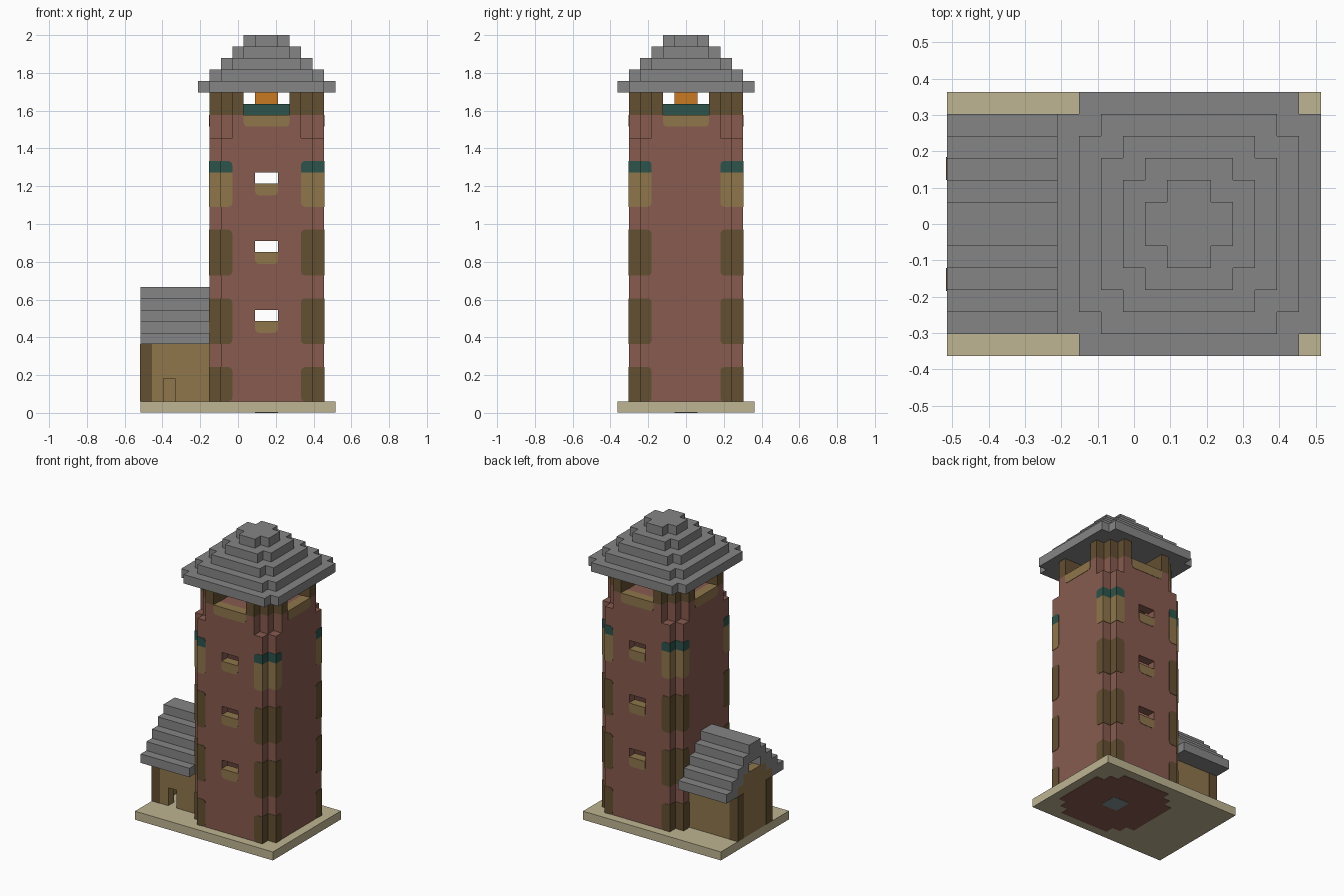
import bpy, bmesh

V = 2 / 33      # edge of one block
CX = 2.5        # tower axis, in blocks
E = 0.04        # how far painted blocks stand proud

if "Cube" in bpy.data.objects:
    bpy.data.objects.remove(bpy.data.objects["Cube"])


def material(name, rgb):
    m = bpy.data.materials.new(name)
    m.use_nodes = True
    m.diffuse_color = (*rgb, 1)
    m.node_tree.nodes["Principled BSDF"].inputs["Base Color"].default_value = (*rgb, 1)
    return m


BRICK = material("red brick", (.242, .105, .078))
GREY = material("roof grey", (.235, .235, .235))
SAND = material("sand", (.521, .462, .287))
TAN = material("tan", (.275, .181, .070))
BROWN = material("dark brown", (.127, .080, .032))
TEAL = material("teal", (.027, .087, .070))
ORANGE = material("orange", (.578, .195, .016))
SLATE = material("pale slate", (.24, .29, .30))


def prism(name, pts, lo, hi, mat=None, axis="z", rounded=None):
    """Extrude a profile in block units; edges picked by `rounded` are softened."""
    bm = bmesh.new()
    place = (lambda p: (p[0], p[1], lo)) if axis == "z" else (lambda p: (lo, p[0], p[1]))
    face = bm.faces.new([bm.verts.new(place(p)) for p in pts])
    ext = bmesh.ops.extrude_face_region(bm, geom=[face])
    step = (0, 0, hi - lo) if axis == "z" else (hi - lo, 0, 0)
    bmesh.ops.translate(bm, vec=step, verts=[g for g in ext["geom"] if isinstance(g, bmesh.types.BMVert)])
    bmesh.ops.recalc_face_normals(bm, faces=bm.faces)
    if rounded:
        edges = [e for e in bm.edges if rounded(e.verts[0].co, e.verts[1].co)]
        bmesh.ops.bevel(bm, geom=edges, offset=.35, segments=3, profile=.5, affect='EDGES')
    bmesh.ops.scale(bm, vec=(V, V, V), verts=bm.verts)
    mesh = bpy.data.meshes.new(name)
    bm.to_mesh(mesh)
    bm.free()
    ob = bpy.data.objects.new(name, mesh)
    bpy.context.scene.collection.objects.link(ob)
    if mat:
        mesh.materials.append(mat)
    return ob


def box(name, x, y, z, mat=None, rounded=None):
    pts = [(x[0], y[0]), (x[1], y[0]), (x[1], y[1]), (x[0], y[1])]
    return prism(name, pts, z[0], z[1], mat, rounded=rounded)


def stepped(name, half, steps, lo, hi, mat=None):
    """Square tower slab whose corners are cut back in stairs."""
    corner = [(half, half - steps)]
    for s in range(steps):
        x, y = corner[-1]
        corner += [(x - 1, y), (x - 1, y + 1)]
    pts = []
    for _ in range(4):
        pts += corner
        corner = [(-y, x) for x, y in corner]
    return prism(name, [(x + CX, y) for x, y in pts], lo, hi, mat)


def carve(ob, cutters):
    """Cut the helpers out of a part, then discard them."""
    for c in cutters:
        c.hide_render = True
        mod = ob.modifiers.new("cut", 'BOOLEAN')
        mod.operation, mod.solver, mod.object = 'DIFFERENCE', 'EXACT', c
    bpy.context.view_layer.update()
    dg = bpy.context.evaluated_depsgraph_get()
    mesh = bpy.data.meshes.new_from_object(ob.evaluated_get(dg))
    ob.modifiers.clear()
    ob.data = mesh
    for c in cutters:
        bpy.data.objects.remove(c)


def at_corner(pts, sx, sy):
    """Place a profile measured inwards from one tower corner."""
    return [(CX + sx * (5 - u), sy * (5 - v)) for u, v in pts]


SIGNS = (-1, 1)
CORNERS = [(sx, sy) for sx in SIGNS for sy in SIGNS]

# Ground slab with the tower floor showing underneath
box("ground_slab", (-8.5, 8.5), (-6, 6), (.05, 1), SAND)
stepped("tower_floor", 5, 2, .025, .5, BRICK)
box("floor_stone", (CX - 1, CX + 1), (-1, 1), (0, .4), SLATE)

# Tower shaft, hollow, with windows front and back
WINDOWS = (8, 14, 20)
shaft = stepped("tower_shaft", 5, 1, 1, 24, BRICK)
carve(shaft, [stepped("cut_hollow", 4, 1, .5, 24.5)] +
      [box("cut_window", (CX - 1, CX + 1), (-7, 7), (k, k + 1)) for k in WINDOWS])
stepped("tower_upper", 5, 2, 24, 26, BRICK)


# Window sills with softened lower corners
def low_y(a, b):
    return a.z == b.z and a.z % 1 < .01 and a.x == b.x


def low_x(a, b):
    return a.z == b.z and a.z % 1 < .01 and a.y == b.y


for s in SIGNS:
    depth = sorted((s * 4, s * (5 + E)))
    for k in WINDOWS:
        box("window_sill", (CX - 1, CX + 1), depth, (k - 1, k + E), TAN, low_y)
    box("belfry_sill", (CX - 2, CX + 2), depth, (25, 26 + E), TAN, low_y)
    box("belfry_side_sill", [CX + d for d in depth], (-2, 2), (25, 26 + E), TAN, low_x)


# Corner stones wrapped round the notched corners
def inner_end(levels):
    def pick(a, b):
        on_end = any(abs(abs(p) - 3) < .01 and abs(abs(q) - 3) < .01
                     for p, q in ((a.x - CX, b.x - CX), (a.y, b.y)))
        return on_end and a.z == b.z and a.z in levels
    return pick


QUOIN = [(1 - E, -E), (2, -E), (2, 2), (-E, 2), (-E, 1 - E), (1 - E, 1 - E)]
POST = [(3, 0), (3, 3), (0, 3), (0, 2), (1, 2), (1, 1), (2, 1), (2, 0)]
for sx, sy in CORNERS:
    pts = at_corner(QUOIN, sx, sy)
    for lo, hi in ((1, 4), (6, 10), (12, 16)):
        prism("corner_stone", pts, lo, hi, BROWN, rounded=inner_end((lo, hi)))
    prism("upper_corner_stone", pts, 18, 21, TAN, rounded=inner_end((18,)))
    prism("corner_cap", pts, 21, 22, TEAL, rounded=inner_end((22,)))
    prism("belfry_post", at_corner(POST, sx, sy), 26, 28, BROWN)

# Beacon on its pedestal
box("beacon_pedestal", (CX - 2, CX + 2), (-2, 2), (26, 27), TEAL)
box("beacon", (CX - 1, CX + 1), (-1, 1), (27, 28), ORANGE)

# Tower roof tiers
for n in range(5):
    stepped("tower_roof_tier", 6 - n, 1, 28 + n, 29 + n, GREY)

# Annex walls with stepped gable and a doorway
gable = [(-3, 1), (3, 1), (3, 7), (2, 7), (2, 8), (-2, 8), (-2, 7), (-3, 7)]
annex = prism("annex_walls", gable, -8.5, -2.5, TAN, axis="x")
carve(annex, [box("cut_room", (-7.5, -2), (-2, 2), (.5, 9)),
              box("cut_door", (-6.5, -5.5), (-4, -1.5), (.8, 3))])
for s in SIGNS:
    box("annex_post", (-8.5 - E, -7.5), sorted((s * 2, s * (3 + E))), (1, 6), BROWN)

# Annex roof courses, open under the ridge
for n in range(5):
    z = (6 + n, 7 + n)
    if n < 3:
        for s in SIGNS:
            box("annex_roof_course", (-8.5, -2.5), sorted((s * (3 - n), s * (5 - n))), z, GREY)
    else:
        box("annex_roof_ridge", (-8.5, -2.5), (n - 5, 5 - n), z, GREY)
